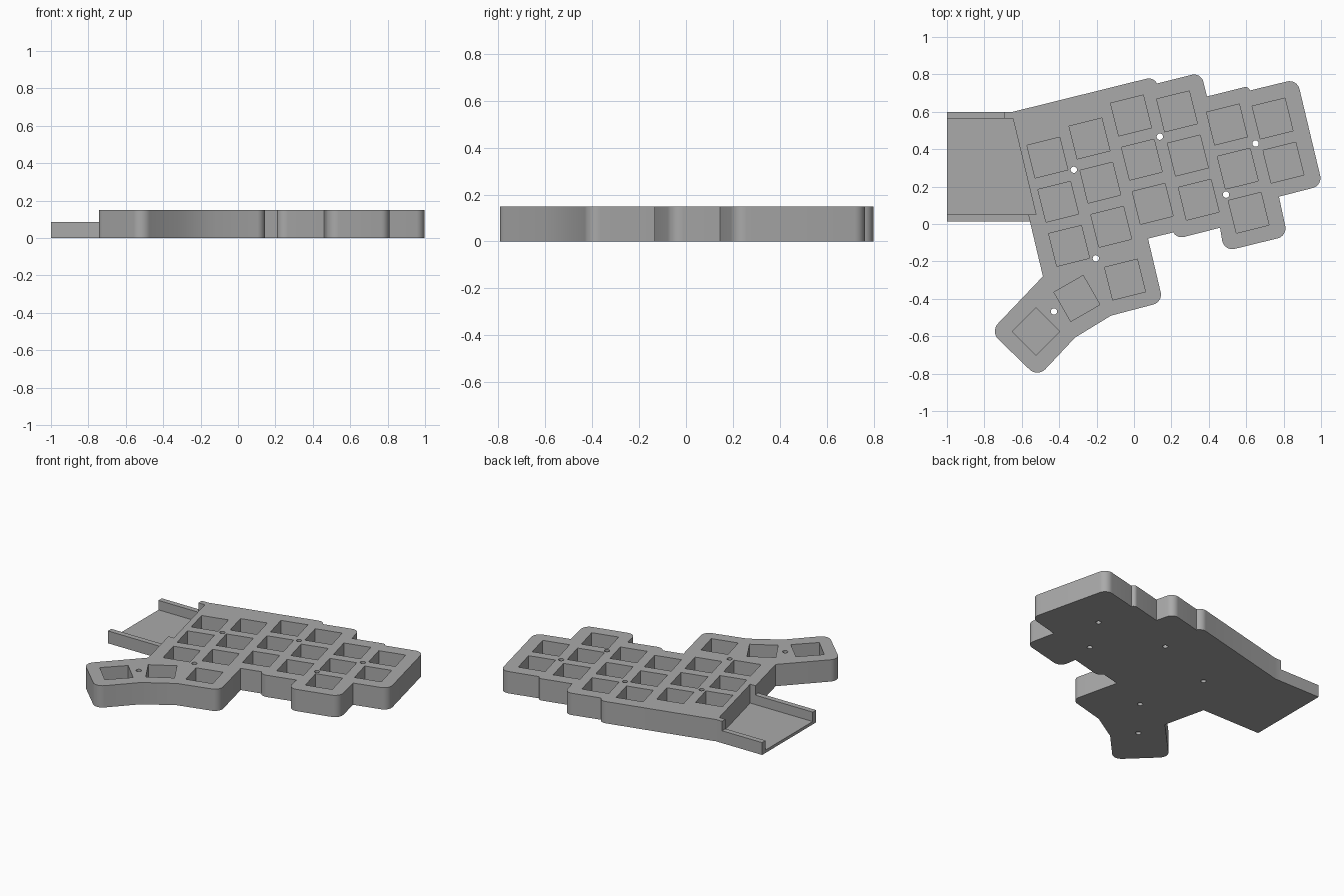
import bpy, bmesh, math
from mathutils import Vector, Matrix

if "Cube" in bpy.data.objects:
    bpy.data.objects.remove(bpy.data.objects["Cube"])

H = 0.15          # case height
POCKET_Z = 0.03   # floor level of the key pockets
TRAY_FLOOR, TRAY_WALL = 0.02, 0.085

grey = bpy.data.materials.new("plain grey")
grey.diffuse_color = (0.4, 0.4, 0.4, 1)
grey.use_nodes = True
grey.node_tree.nodes["Principled BSDF"].inputs["Base Color"].default_value = grey.diffuse_color


def rounded(points, steps=8):
    """Round every (x, y, radius) corner of a closed outline."""
    out = []
    for i, (x, y, r) in enumerate(points):
        p = Vector((x, y))
        if r == 0:
            out.append(p)
            continue
        a = (Vector(points[i - 1][:2]) - p).normalized()
        b = (Vector(points[(i + 1) % len(points)][:2]) - p).normalized()
        half = a.angle(b) / 2
        centre = p + (a + b).normalized() * r / math.sin(half)
        start = p + a * r / math.tan(half) - centre
        end = p + b * r / math.tan(half) - centre
        turn = start.angle_signed(end)      # clockwise positive
        for k in range(steps + 1):
            out.append(centre + Matrix.Rotation(-turn * k / steps, 2) @ start)
    return out


def add_prism(bm, outline, z0, z1):
    face = bm.faces.new([bm.verts.new((p[0], p[1], z0)) for p in outline])
    new = bmesh.ops.extrude_face_region(bm, geom=[face])["geom"]
    for v in new:
        if isinstance(v, bmesh.types.BMVert):
            v.co.z = z1


def make(name, bm):
    bmesh.ops.recalc_face_normals(bm, faces=bm.faces)
    mesh = bpy.data.meshes.new(name)
    bm.to_mesh(mesh)
    bm.free()
    obj = bpy.data.objects.new(name, mesh)
    bpy.context.collection.objects.link(obj)
    mesh.materials.append(grey)
    return obj


# Case outline: stepped columns on the right, angled thumb arm, tray bay on the left
outline = [
    (-0.695, 0.60, 0), (-0.647, 0.60, 0), (0.104, 0.786, 0.05), (0.123, 0.751, 0),
    (0.358, 0.81, 0.05), (0.39, 0.682, 0), (0.612, 0.737, 0.025), (0.62, 0.714, 0),
    (0.872, 0.775, 0.055), (1.008, 0.206, 0.055), (0.775, 0.146, 0),
    (0.82, -0.064, 0.055), (0.481, -0.147, 0.055), (0.46, -0.02, 0),
    (0.225, -0.08, 0.05), (0.21, -0.045, 0), (0.075, -0.078, 0),
    (0.155, -0.417, 0.055), (-0.123, -0.49, 0), (-0.315, -0.607, 0),
    (-0.515, -0.82, 0.06), (-0.768, -0.575, 0.06), (-0.487, -0.28, 0),
    (-0.565, 0.05, 0), (-0.524, 0.05, 0), (-0.647, 0.563, 0), (-0.695, 0.563, 0)]
bm = bmesh.new()
add_prism(bm, rounded(outline), 0, H)
case = make("keyboard_case", bm)

# Key pockets: columns follow the 14 degree slant, (top x, top y, count)
columns = [(-0.463, 0.355, 3), (-0.238, 0.457, 3), (-0.016, 0.58, 3),
           (0.23, 0.602, 3), (0.497, 0.532, 3), (0.741, 0.564, 2)]
keys = [(x + 0.058 * i, y - 0.236 * i, 14) for x, y, n in columns for i in range(n)]
keys += [(-0.048, -0.297, 14), (-0.305, -0.398, 30), (-0.524, -0.574, 45)]  # thumb keys
bm = bmesh.new()
for x, y, deg in keys:
    rot = Matrix.Rotation(math.radians(deg), 2)
    corners = [Vector((x, y)) + rot @ Vector((sx * 0.09, sy * 0.09))
               for sx, sy in ((-1, -1), (1, -1), (1, 1), (-1, 1))]
    add_prism(bm, corners, POCKET_Z, H + 0.05)

# Screw holes through the whole case
screws = [(-0.322, 0.29), (0.138, 0.467), (0.65, 0.43),
          (0.492, 0.157), (-0.204, -0.184), (-0.428, -0.468)]
for x, y in screws:
    ring = [(x + 0.017 * math.cos(a * math.pi / 12), y + 0.017 * math.sin(a * math.pi / 12))
            for a in range(24)]
    add_prism(bm, ring, -0.05, H + 0.05)
cutter = make("pocket_cutter", bm)
cutter.hide_render = True

cut = case.modifiers.new("pockets", "BOOLEAN")
cut.operation = "DIFFERENCE"
cut.solver = "EXACT"
cut.object = cutter
bpy.context.view_layer.objects.active = case
bpy.ops.object.modifier_apply(modifier=cut.name)
bpy.data.objects.remove(cutter)

# Side tray: thin floor with a low wall along the back and front
bm = bmesh.new()
add_prism(bm, [(-1, 0.05), (-0.524, 0.05), (-0.647, 0.563), (-1, 0.563)], 0, TRAY_FLOOR)
add_prism(bm, [(-1, 0.563), (-0.695, 0.563), (-0.695, 0.60), (-1, 0.60)], 0, TRAY_WALL)
add_prism(bm, [(-1, 0.013), (-0.556, 0.013), (-0.565, 0.05), (-1, 0.05)], 0, TRAY_WALL)
tray = make("side_tray", bm)

# Smooth fillets, crisp edges
bpy.ops.object.select_all(action="DESELECT")
case.select_set(True)
bpy.context.view_layer.objects.active = case
bpy.ops.object.shade_smooth_by_angle(angle=math.radians(30))
